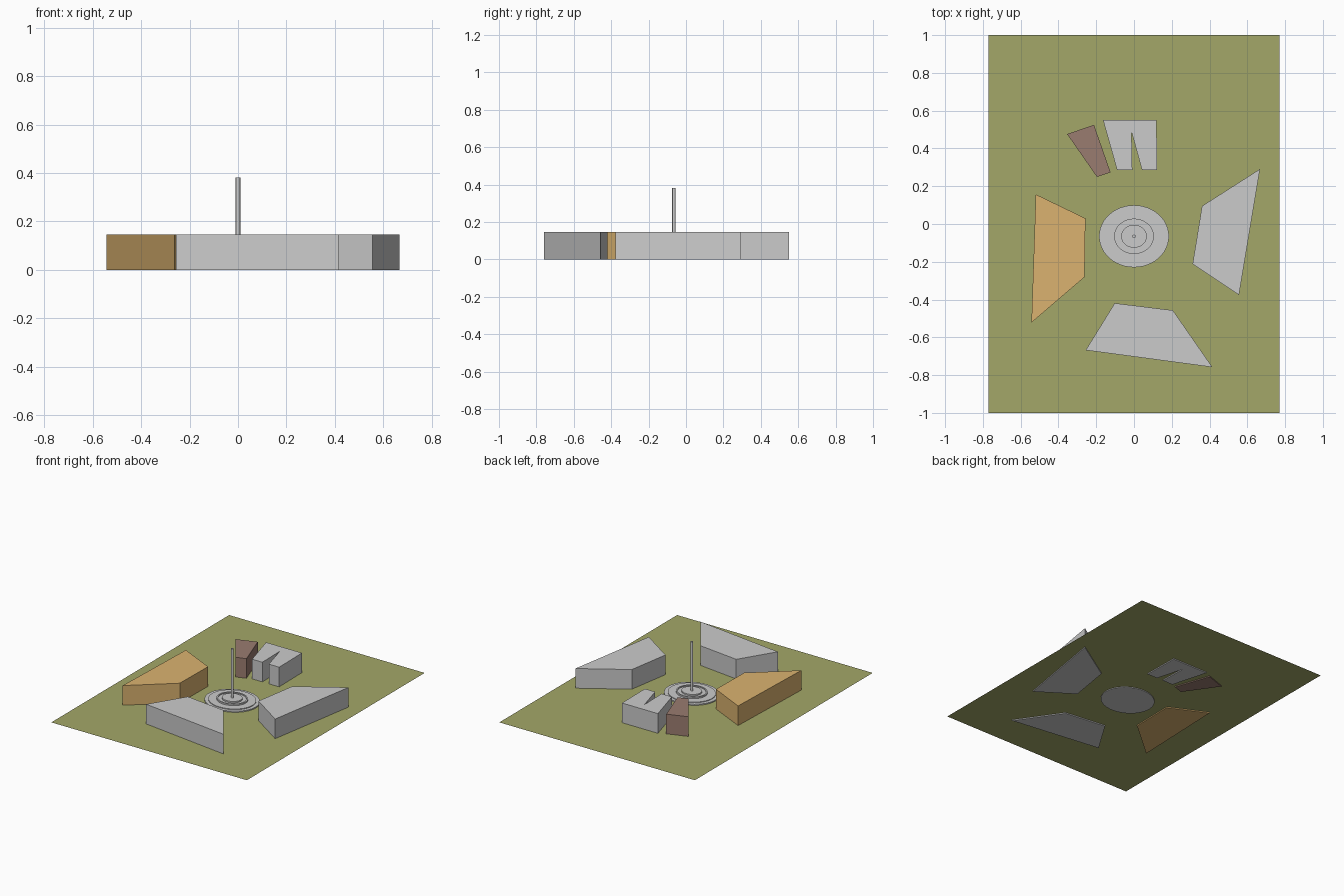
import bpy, bmesh, math

if "Cube" in bpy.data.objects:
    bpy.data.objects.remove(bpy.data.objects["Cube"])

GROUND_Z = 0.007
TOP_Z = 0.147


def material(name, rgb):
    m = bpy.data.materials.new(name)
    m.diffuse_color = (*rgb, 1)
    m.use_nodes = True
    m.node_tree.nodes["Principled BSDF"].inputs["Base Color"].default_value = m.diffuse_color
    return m


def finish(name, bm, mat=None):
    bmesh.ops.recalc_face_normals(bm, faces=bm.faces)
    me = bpy.data.meshes.new(name)
    bm.to_mesh(me)
    bm.free()
    ob = bpy.data.objects.new(name, me)
    bpy.context.collection.objects.link(ob)
    if mat:
        me.materials.append(mat)
    return ob


def prism(name, outline, z0, z1, mat=None):
    """Extrude a plan outline from z0 to z1."""
    bm = bmesh.new()
    face = bm.faces.new([bm.verts.new((x, y, z0)) for x, y in outline])
    top = bmesh.ops.extrude_face_region(bm, geom=[face], use_keep_orig=True)
    verts = [g for g in top["geom"] if isinstance(g, bmesh.types.BMVert)]
    bmesh.ops.translate(bm, verts=verts, vec=(0, 0, z1 - z0))
    return finish(name, bm, mat)


def lathe(name, profile, steps, centre, squash):
    """Spin a radius/height profile around z, squashed along y."""
    bm = bmesh.new()
    vs = [bm.verts.new((r, 0, z)) for r, z in profile]
    es = [bm.edges.new(p) for p in zip(vs, vs[1:])]
    bmesh.ops.spin(bm, geom=vs + es, cent=(0, 0, 0), axis=(0, 0, 1),
                   angle=math.tau, steps=steps)
    bmesh.ops.remove_doubles(bm, verts=bm.verts, dist=1e-5)
    for v in bm.verts:
        v.co.x += centre[0]
        v.co.y = v.co.y * squash + centre[1]
    ob = finish(name, bm)
    bpy.context.view_layer.objects.active = ob
    ob.select_set(True)
    bpy.ops.object.shade_smooth_by_angle(angle=math.radians(30))
    ob.select_set(False)


grass = material("grass", (0.37, 0.39, 0.14))
sand = material("sand", (0.71, 0.45, 0.16))
brown = material("brown", (0.32, 0.20, 0.16))

# Flat lawn
bm = bmesh.new()
bm.faces.new([bm.verts.new((x, y, GROUND_Z)) for x, y in
              ((-0.77, -1), (0.77, -1), (0.77, 1), (-0.77, 1))])
finish("lawn", bm, grass)

# Buildings around the square
prism("west_building", [(-0.52, 0.157), (-0.543, -0.522), (-0.262, -0.281),
                        (-0.257, 0.03)], 0, TOP_Z, sand)
prism("south_building", [(-0.102, -0.419), (-0.256, -0.668), (0.415, -0.758),
                         (0.206, -0.457)], 0, TOP_Z)
prism("east_building", [(0.667, 0.291), (0.36, 0.095), (0.31, -0.212),
                        (0.556, -0.376)], 0, TOP_Z)
prism("north_building", [(-0.164, 0.55), (-0.09, 0.287), (-0.009, 0.287),
                         (-0.013, 0.487), (0.042, 0.287), (0.123, 0.287),
                         (0.119, 0.55)], 0, TOP_Z)
prism("northwest_building", [(-0.354, 0.476), (-0.196, 0.249),
                             (-0.124, 0.273), (-0.212, 0.525)],
      0, TOP_Z, brown)

# Oval stepped plinth and its central column
CENTRE = (0, -0.065)
lathe("stepped_plinth", [(0, 0.002), (0.185, 0.002), (0.185, 0.015),
                         (0.16, 0.015), (0.16, 0.02), (0.105, 0.02),
                         (0.105, 0.03), (0.095, 0.03), (0.095, 0.024),
                         (0.068, 0.024), (0.068, 0.034), (0, 0.034)],
      48, CENTRE, 0.89)
lathe("column", [(0, 0.03), (0.0095, 0.03), (0.0095, 0.381), (0, 0.381)],
      16, CENTRE, 0.9)
